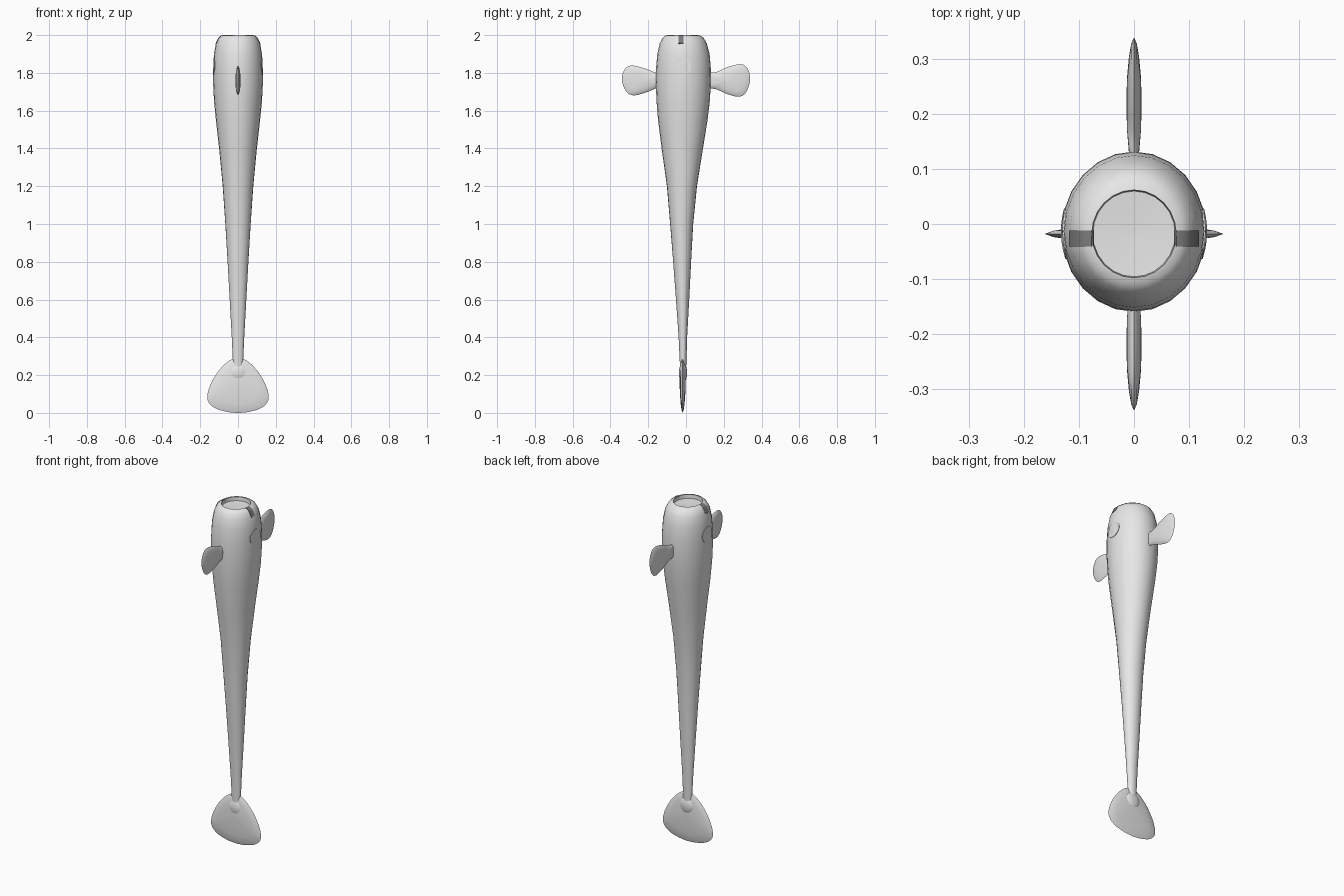
import bpy
import math

if "Cube" in bpy.data.objects:
    bpy.data.objects.remove(bpy.data.objects["Cube"])

CY = -0.018  # centre line of tail, crown and eyes


def material(name, v):
    m = bpy.data.materials.new(name)
    m.diffuse_color = (v, v, v, 1)
    m.use_nodes = True
    m.node_tree.nodes["Principled BSDF"].inputs["Base Color"].default_value = m.diffuse_color
    return m


skin = material("pale grey", 0.8)
dark = material("dark grey", 0.2)


def add_mesh(name, verts, faces, mat, angle=40):
    me = bpy.data.meshes.new(name)
    me.from_pydata(verts, [], faces)
    me.materials.append(mat)
    ob = bpy.data.objects.new(name, me)
    bpy.context.collection.objects.link(ob)
    bpy.ops.object.select_all(action='DESELECT')
    ob.select_set(True)
    bpy.context.view_layer.objects.active = ob
    bpy.ops.object.mode_set(mode='EDIT')
    bpy.ops.mesh.select_all(action='SELECT')
    bpy.ops.mesh.normals_make_consistent(inside=False)
    bpy.ops.object.mode_set(mode='OBJECT')
    bpy.ops.object.shade_smooth_by_angle(angle=math.radians(angle))
    return ob


def loft(name, rings, mat, angle=40):
    n = len(rings[0])
    verts = [p for r in rings for p in r]
    faces = [(k * n + i, k * n + (i + 1) % n, (k + 1) * n + (i + 1) % n, (k + 1) * n + i)
             for k in range(len(rings) - 1) for i in range(n)]
    faces += [tuple(range(n))[::-1], tuple(range((len(rings) - 1) * n, len(rings) * n))]
    return add_mesh(name, verts, faces, mat, angle)


# Body sections: height, half width, front y, back y
sections = [
    (0.22, 0.026, -0.031, 0.000), (0.27, 0.027, -0.033, 0.002),
    (0.40, 0.033, -0.039, 0.006), (0.60, 0.044, -0.053, 0.017),
    (0.80, 0.055, -0.068, 0.027), (1.00, 0.067, -0.084, 0.038),
    (1.20, 0.081, -0.101, 0.058), (1.40, 0.100, -0.129, 0.090),
    (1.55, 0.117, -0.148, 0.114), (1.65, 0.127, -0.156, 0.126),
    (1.75, 0.132, -0.160, 0.132), (1.83, 0.131, -0.158, 0.131),
    (1.90, 0.127, -0.152, 0.125), (1.957, 0.117, -0.139, 0.110),
    (1.985, 0.103, -0.124, 0.093), (1.997, 0.090, -0.111, 0.076),
    (2.00, 0.077, -0.098, 0.062), (1.978, 0.075, -0.096, 0.060),
    (1.974, 0.010, -0.028, -0.008)]
N = 24
loft("body", [[(w * math.cos(2 * math.pi * i / N),
                (f + b) / 2 + (b - f) / 2 * math.sin(2 * math.pi * i / N), z)
               for i in range(N)] for z, w, f, b in sections], skin)


def smooth_outline(pts, steps=4):
    """Closed Catmull-Rom outline through a few points."""
    out = []
    n = len(pts)
    for i in range(n):
        a, b, c, d = (pts[(i + k) % n] for k in (-1, 0, 1, 2))
        for s in range(steps):
            t = s / steps
            out.append(tuple(0.5 * (2 * q + (r - p) * t + (2 * p - 5 * q + 4 * r - u) * t * t
                                    + (3 * q - p - 3 * r + u) * t ** 3)
                             for p, q, r, u in zip(a, b, c, d)))
    return out


def lens(name, outline, centre, thick, place):
    """Blade with a thick middle and a sharp rim."""
    rings = []
    for s in (0.05, 0.4, 0.7, 0.9, 1.0, 0.9, 0.7, 0.4, 0.05):
        side = 1 if len(rings) < 4 else -1
        t = side * thick * (1 - s ** 2) ** 0.6
        rings.append([place(centre[0] + (u - centre[0]) * s,
                            centre[1] + (v - centre[1]) * s, t) for u, v in outline])
    return loft(name, rings, skin, 60)


# Paired fins, one at the front and one at the back
fin = smooth_outline([(0.10, 1.79), (0.16, 1.803), (0.22, 1.828), (0.29, 1.843),
                      (0.326, 1.82), (0.34, 1.765), (0.318, 1.70), (0.28, 1.677),
                      (0.22, 1.69), (0.16, 1.715), (0.10, 1.73)])
for name, sgn, scale in (("front_fin", -1, 0.95), ("back_fin", 1, 1.04)):
    lens(name, fin, (0.22, 1.76), 0.014,
         lambda u, v, t: (t, sgn * u, 1.76 + (v - 1.76) * scale))

# Tail fluke
half = [(0.045, 0.277), (0.095, 0.232), (0.135, 0.172), (0.158, 0.115),
        (0.160, 0.065), (0.125, 0.027), (0.065, 0.007)]
fluke = smooth_outline([(0, 0.29)] + half + [(0, 0.0)] + [(-x, z) for x, z in half[::-1]])
lens("tail_fluke", fluke, (0, 0.17), 0.016, lambda u, v, t: (u, CY + t, v))

# Rounded joint between body and fluke
bpy.ops.mesh.primitive_uv_sphere_add(segments=24, ring_count=12, radius=1,
                                     location=(0, CY + 0.002, 0.212))
joint = bpy.context.object
joint.name = "tail_joint"
joint.scale = (0.05, 0.022, 0.05)
joint.data.materials.append(skin)
bpy.ops.object.shade_smooth_by_angle(angle=math.radians(60))

for sgn, side in ((1, "right"), (-1, "left")):
    # Flush round eye
    ring = [(CY + 0.046 * math.cos(a), 1.835 + 0.046 * math.sin(a))
            for a in [2 * math.pi * i / 32 for i in range(32)]]
    hug = lambda y, z: 0.131 * math.sqrt(1 - ((y + 0.0135) / 0.1445) ** 2) \
        - max(0, z - 1.83) * 0.057
    loft(side + "_eye", [[(sgn * (hug(y, z) + d), y, z) for y, z in ring]
                         for d in (-0.01, 0.002)], skin)
    # Dark strip running from the crown rim down the shoulder
    prof = [(0.077, 2.0), (0.09, 1.998), (0.104, 1.986), (0.118, 1.957)]
    line = prof + [(x - 0.004, z - 0.005) for x, z in prof[::-1]]
    loft(side + "_crown_strip", [[(sgn * x, y, z) for x, z in line]
                                 for y in (-0.041, -0.012)], dark)
